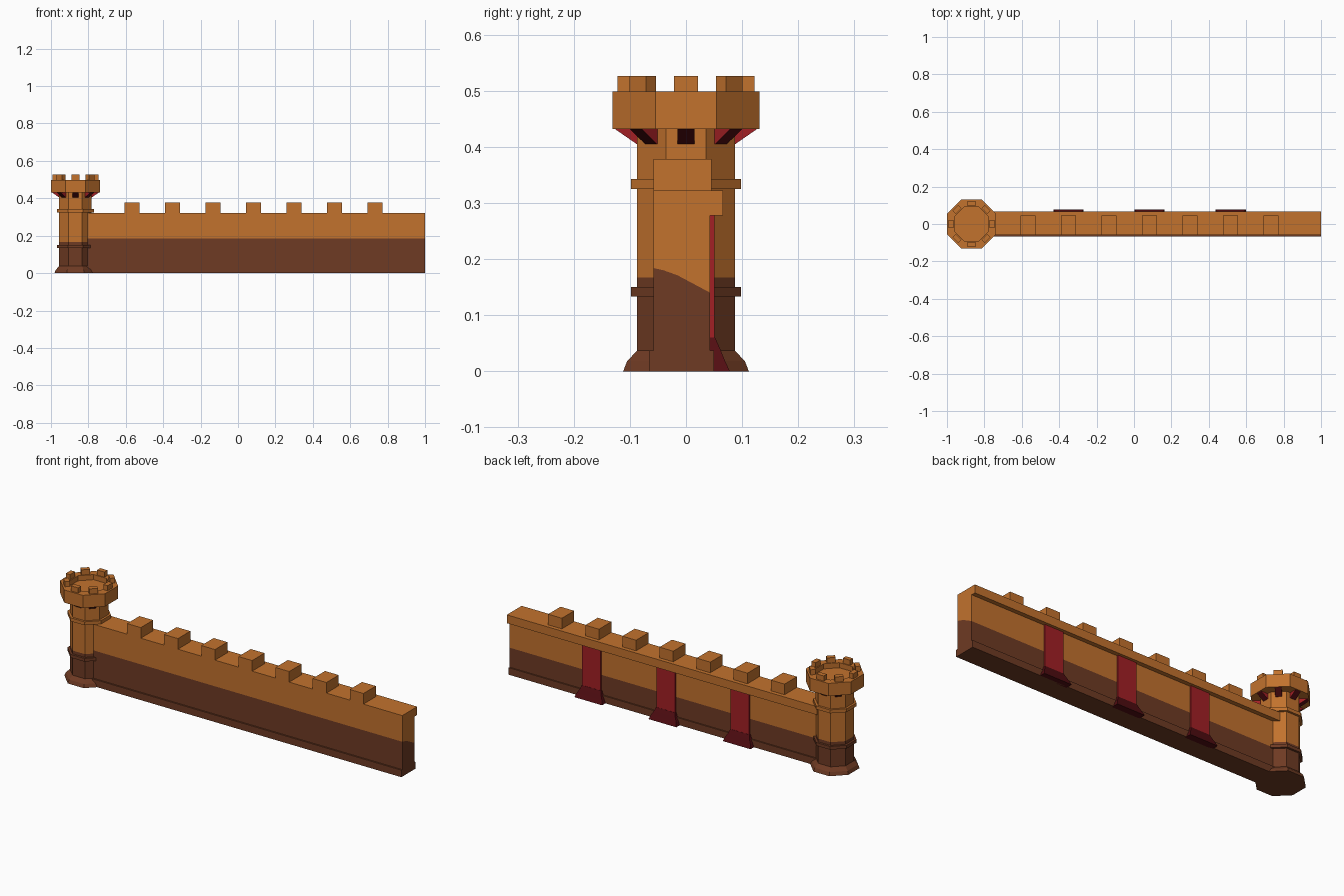
import bpy, bmesh, math
from mathutils import Matrix, Vector

if "Cube" in bpy.data.objects:
    bpy.data.objects.remove(bpy.data.objects["Cube"])


def material(name, rgb):
    m = bpy.data.materials.new(name)
    m.diffuse_color = (*rgb, 1)
    m.use_nodes = True
    m.node_tree.nodes["Principled BSDF"].inputs["Base Color"].default_value = m.diffuse_color
    return m


ORANGE, BROWN, RED, DARK = range(4)
MATS = [material("orange stone", (0.54, 0.168, 0.027)),
        material("brown stone", (0.158, 0.043, 0.017)),
        material("red", (0.36, 0.014, 0.018)),
        material("dark red", (0.085, 0.004, 0.006))]
TX = -0.869                      # tower axis
X_MERLON = [-0.567 + 0.2167 * i for i in range(7)]


def finish(name, bm):
    bmesh.ops.remove_doubles(bm, verts=bm.verts, dist=1e-5)
    bmesh.ops.recalc_face_normals(bm, faces=bm.faces)
    me = bpy.data.meshes.new(name)
    bm.to_mesh(me)
    bm.free()
    for m in MATS:
        me.materials.append(m)
    ob = bpy.data.objects.new(name, me)
    bpy.context.collection.objects.link(ob)
    return ob


def loft(bm, rings, mats, cap_mats=None, skip=()):
    """Join equal-length point rings; mats holds one colour per band."""
    vs = [[bm.verts.new(p) for p in r] for r in rings]
    n = len(vs[0])
    for a, b, m in zip(vs, vs[1:], mats):
        for i in range(n):
            if i not in skip:
                j = (i + 1) % n
                bm.faces.new((a[i], a[j], b[j], b[i])).material_index = m
    caps = cap_mats or (mats[0], mats[-1])
    bm.faces.new(vs[0][::-1]).material_index = caps[0]
    bm.faces.new(vs[-1]).material_index = caps[1]


def prism(bm, profile, x0, x1, mat, skip=()):
    """Extrude a (y, z) profile along x."""
    loft(bm, [[(x, y, z) for y, z in profile] for x in (x0, x1)], [mat], skip=skip)


def box_profile(y0, y1, z0, z1):
    return [(y0, z0), (y1, z0), (y1, z1), (y0, z1)]


def octagon(apothem, z):
    r = apothem / math.cos(math.pi / 8)
    return [(TX + r * math.cos(math.pi / 8 + k * math.pi / 4),
             r * math.sin(math.pi / 8 + k * math.pi / 4), z) for k in range(8)]


# tower: octagonal profile with flared base, two bands and a hollow head
profile = [(0.112, 0, BROWN), (0.105, 0.018, BROWN), (0.087, 0.037, BROWN),
           (0.087, 0.133, BROWN), (0.098, 0.133, BROWN), (0.098, 0.15, BROWN),
           (0.087, 0.15, BROWN), (0.087, 0.167, ORANGE), (0.087, 0.325, ORANGE),
           (0.098, 0.325, ORANGE), (0.098, 0.343, ORANGE), (0.087, 0.343, ORANGE),
           (0.087, 0.432, ORANGE), (0.131, 0.432, ORANGE), (0.131, 0.499, ORANGE),
           (0.092, 0.499, ORANGE), (0.092, 0.472, ORANGE)]
bm = bmesh.new()
loft(bm, [octagon(a, z) for a, z, _ in profile], [m for _, _, m in profile[:-1]],
     (BROWN, ORANGE))
finish("tower", bm)


def around_tower(bm):
    """Repeat the geometry eight times about the tower axis."""
    src = bm.verts[:] + bm.edges[:] + bm.faces[:]
    for k in range(1, 8):
        dup = bmesh.ops.duplicate(bm, geom=src)["geom"]
        bmesh.ops.rotate(bm, verts=[v for v in dup if isinstance(v, bmesh.types.BMVert)],
                         cent=Vector((TX, 0, 0)),
                         matrix=Matrix.Rotation(k * math.pi / 4, 3, 'Z'))


# tower merlons
bm = bmesh.new()
prism(bm, box_profile(0.097, 0.122, 0.499, 0.526), TX - 0.021, TX + 0.021, ORANGE)
around_tower(bm)
finish("tower_merlons", bm)

# wedge brackets under the tower head, darker on the slope
bm = bmesh.new()
prism(bm, [(0.08, 0.405), (0.088, 0.405), (0.127, 0.432), (0.08, 0.432)],
      TX - 0.015, TX + 0.015, RED)
bm.normal_update()
for f in bm.faces:
    if abs(f.normal.x) < 0.5:
        f.material_index = DARK
around_tower(bm)
finish("tower_brackets", bm)

# wall: brown lower part and orange upper part meeting along a curve
curve = [(-0.058, 0.184), (-0.04, 0.18), (-0.015, 0.171), (0.015, 0.155), (0.043, 0.14)]
inner = range(len(curve) - 1)
bm = bmesh.new()
prism(bm, curve + [(0.043, 0.037), (0.05, 0.037), (0.05, 0), (-0.066, 0),
                   (-0.066, 0.037), (-0.058, 0.037)], -0.83, 1, BROWN, skip=inner)
prism(bm, curve + [(0.043, 0.278), (0.066, 0.278), (0.066, 0.322), (-0.058, 0.322)],
      -0.83, 1, ORANGE, skip=inner)
finish("wall", bm)

# wall merlons
bm = bmesh.new()
for x in X_MERLON:
    prism(bm, box_profile(-0.058, 0.045, 0.322, 0.378), x - 0.04, x + 0.04, ORANGE)
finish("wall_merlons", bm)

# red pilasters on the back with flared dark feet
pil, feet = bmesh.new(), bmesh.new()
for x in X_MERLON[1::2]:
    prism(pil, box_profile(0.042, 0.051, 0.05, 0.278), x - 0.054, x + 0.054, RED)
    rings = [(0.081, 0.078, 0), (0.074, 0.069, 0.02), (0.062, 0.06, 0.042),
             (0.056, 0.052, 0.06)]
    loft(feet, [[(x - w, 0.04, z), (x + w, 0.04, z), (x + w, y, z), (x - w, y, z)]
                for w, y, z in rings], [DARK] * 3)
finish("back_pilasters", pil)
finish("pilaster_feet", feet)
